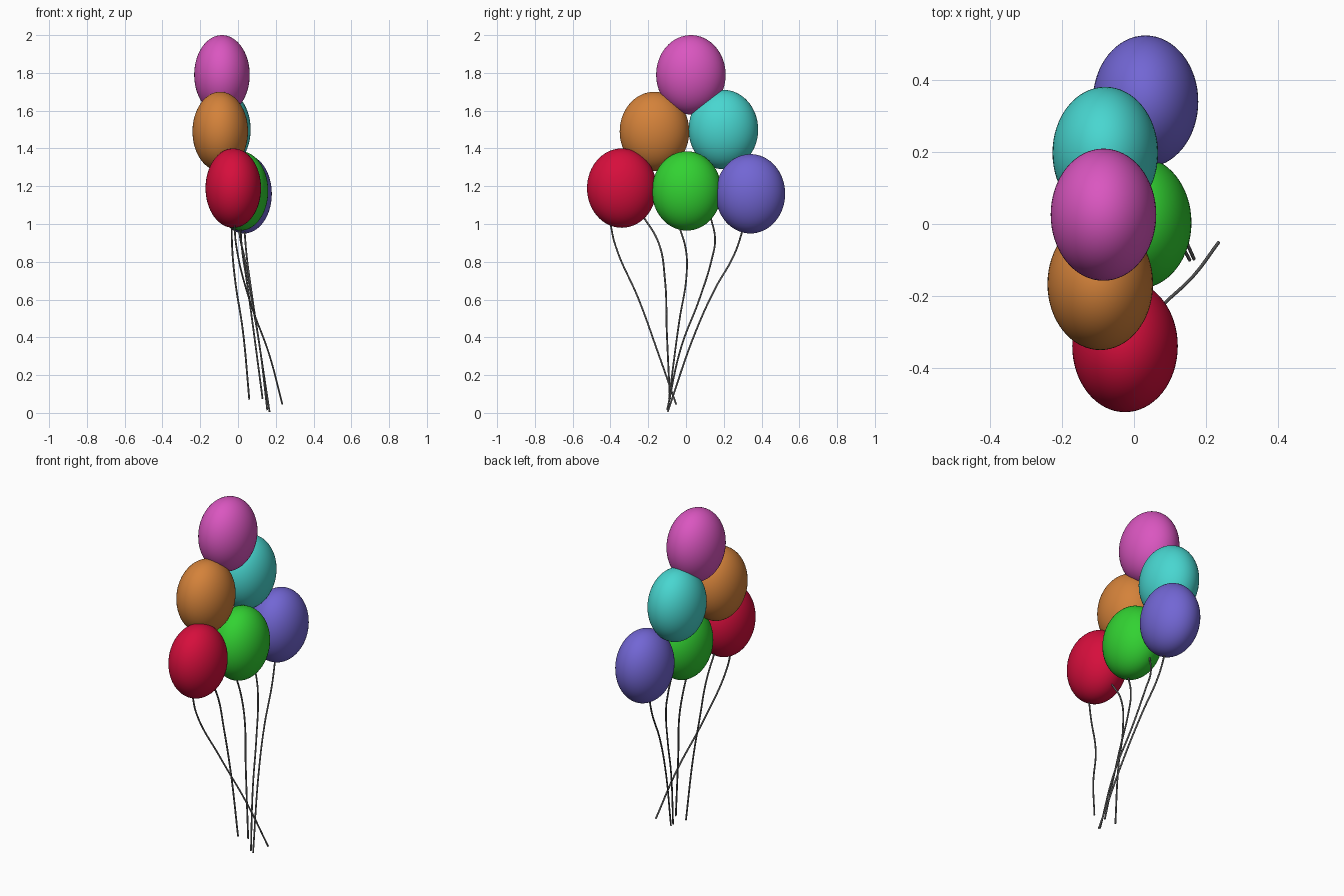
import bpy

if "Cube" in bpy.data.objects:
    bpy.data.objects.remove(bpy.data.objects["Cube"])


def material(name, rgb):
    """Flat colour from 0-255 sRGB values."""
    def lin(c):
        c /= 255
        return c / 12.92 if c <= 0.04045 else ((c + 0.055) / 1.055) ** 2.4
    m = bpy.data.materials.new(name)
    m.diffuse_color = (*[lin(c) for c in rgb], 1)
    m.use_nodes = True
    m.node_tree.nodes["Principled BSDF"].inputs["Base Color"].default_value = m.diffuse_color
    return m


def balloon(name, centre, rgb):
    bpy.ops.mesh.primitive_uv_sphere_add(segments=64, ring_count=32, radius=1, location=centre)
    ob = bpy.context.object
    ob.name = name + "_balloon"
    ob.scale = (0.147, 0.184, 0.21)
    bpy.ops.object.transform_apply(location=False, rotation=False, scale=True)
    bpy.ops.object.shade_smooth()
    ob.data.materials.append(material(name, rgb))


def string(name, points, mat):
    """Thin round string through the points, top to bottom."""
    cu = bpy.data.curves.new(name, 'CURVE')
    cu.dimensions = '3D'
    cu.bevel_depth = 0.0048
    cu.bevel_resolution = 2
    cu.use_fill_caps = True
    cu.resolution_u = 10
    sp = cu.splines.new('BEZIER')
    sp.bezier_points.add(len(points) - 1)
    for bp, p in zip(sp.bezier_points, points):
        bp.co = p
        bp.handle_left_type = bp.handle_right_type = 'AUTO'
    cu.materials.append(mat)
    bpy.context.collection.objects.link(bpy.data.objects.new(name, cu))


# Balloons: one on top, two in the middle, three below
balloon("pink", (-0.085, 0.026, 1.79), (218, 86, 192))
balloon("orange", (-0.094, -0.167, 1.49), (212, 130, 58))
balloon("turquoise", (-0.08, 0.198, 1.50), (72, 214, 208))
balloon("red", (-0.025, -0.34, 1.19), (214, 14, 60))
balloon("green", (0.013, 0.004, 1.175), (50, 210, 50))
balloon("violet", (0.032, 0.341, 1.16), (114, 102, 212))

# Strings: curving down to a loose gathering point
grey = material("string grey", (105, 105, 105))
string("red_string", [(-0.02, -0.405, 1.03), (-0.01, -0.375, 0.89), (0.06, -0.25, 0.6),
                      (0.13, -0.15, 0.33), (0.235, -0.052, 0.045)][:3] +
       [(0.165, -0.145, 0.31), (0.235, -0.052, 0.045)], grey)
string("orange_string", [(-0.03, -0.24, 1.06), (-0.032, -0.145, 0.9), (-0.015, -0.111, 0.7),
                         (0.025, -0.102, 0.44), (0.06, -0.085, 0.07)], grey)
string("green_string", [(0.012, -0.04, 1.0), (0.022, 0.0, 0.86), (0.043, 0.002, 0.72),
                        (0.075, -0.035, 0.49), (0.13, -0.09, 0.075)], grey)
string("turquoise_string", [(0.0, 0.13, 1.04), (0.012, 0.154, 0.92), (0.035, 0.138, 0.82),
                            (0.072, 0.07, 0.6), (0.115, -0.025, 0.35), (0.155, -0.1, 0.015)], grey)
string("violet_string", [(0.032, 0.31, 1.0), (0.045, 0.256, 0.84), (0.07, 0.15, 0.65),
                         (0.105, 0.045, 0.415), (0.167, -0.097, 0.006)], grey)
